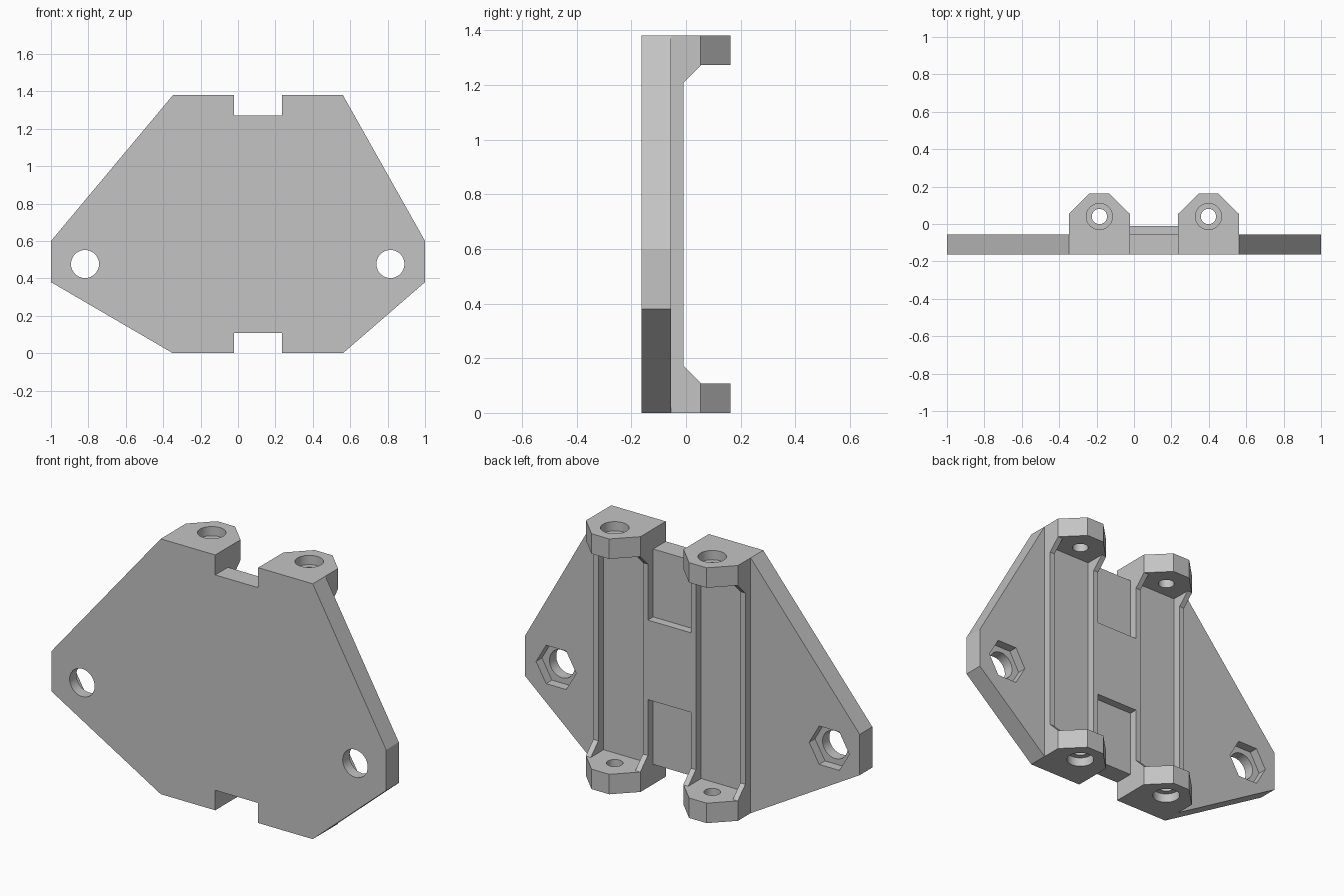
import bpy, bmesh, math

if "Cube" in bpy.data.objects:
    bpy.data.objects.remove(bpy.data.objects["Cube"], do_unlink=True)

# Single grey plastic
GREY = (0.55, 0.55, 0.55, 1)
mat = bpy.data.materials.new("grey plastic")
mat.use_nodes = True
mat.diffuse_color = GREY
bsdf = next(n for n in mat.node_tree.nodes if n.type == 'BSDF_PRINCIPLED')
bsdf.inputs["Base Color"].default_value = GREY

H = 1.38                                   # overall height
FRONT, FLOOR, RAIL, BACK = -0.163, -0.055, -0.01, 0.163
HALF = 0.163                               # half width of a column
LUG = 0.108                                # lug thickness
RIM = 0.03                                 # rail wall thickness
COLUMNS = {"right": -0.185, "left": 0.398}
PLACE = {'X': lambda u, v, t: (t, u, v),
         'Y': lambda u, v, t: (u, t, v),
         'Z': lambda u, v, t: (u, v, t)}


def prism(name, points, axis, start, end):
    """Extrude a 2D profile along an axis."""
    bm = bmesh.new()
    lo, hi = ([bm.verts.new(PLACE[axis](u, v, t)) for u, v in points]
              for t in (start, end))
    bm.faces.new(lo)
    bm.faces.new(hi)
    n = len(points)
    for i in range(n):
        j = (i + 1) % n
        bm.faces.new((lo[i], lo[j], hi[j], hi[i]))
    bmesh.ops.recalc_face_normals(bm, faces=bm.faces)
    mesh = bpy.data.meshes.new(name)
    bm.to_mesh(mesh)
    bm.free()
    mesh.materials.append(mat)
    obj = bpy.data.objects.new(name, mesh)
    bpy.context.collection.objects.link(obj)
    return obj


def ring(u, v, radius, sides):
    return [(u + radius * math.cos(2 * math.pi * i / sides),
             v + radius * math.sin(2 * math.pi * i / sides)) for i in range(sides)]


def cut(obj, cutter):
    """Subtract a cutter, then discard it."""
    cutter.hide_render = True
    mod = obj.modifiers.new("cut", 'BOOLEAN')
    mod.operation = 'DIFFERENCE'
    mod.solver = 'EXACT'
    mod.object = cutter
    bpy.context.view_layer.update()
    with bpy.context.temp_override(object=obj, active_object=obj):
        bpy.ops.object.modifier_apply(modifier=mod.name)
    bpy.data.objects.remove(cutter, do_unlink=True)


parts = []

# Backing plate with a notch top and bottom
x0, x1 = COLUMNS["right"] - HALF, COLUMNS["left"] + HALF
n0, n1 = COLUMNS["right"] + HALF, COLUMNS["left"] - HALF
plate = prism("backing_plate", [
    (-1, 0.38), (x0, 0), (n0, 0), (n0, LUG), (n1, LUG), (n1, 0), (x1, 0),
    (1, 0.38), (1, 0.6), (x1, H), (n1, H), (n1, H - LUG), (n0, H - LUG),
    (n0, H), (x0, H), (-1, 0.6)], 'Y', FRONT, FLOOR)
parts.append(plate)

# Mounting holes with hexagonal nut pockets at the back
for x in (-0.818, 0.815):
    cut(plate, prism("hole_cutter", ring(x, 0.477, 0.075, 32), 'Y', -0.3, 0.1))
    cut(plate, prism("nut_cutter", ring(x, 0.477, 0.12, 6), 'Y', FLOOR - 0.05, 0.1))

# Raised bridge between the columns
parts.append(prism("centre_bridge", [(n0, 0.475), (n1, 0.475), (n1, H - 0.475),
                                     (n0, H - 0.475)], 'Y', FLOOR, RAIL))

# Columns: two thin rails with gussets, and a bored lug at each end
CH = 0.11                                  # lug corner chamfer
rail_profile = [(FLOOR, LUG), (0.055, LUG), (RAIL, 0.173), (RAIL, H - 0.173),
                (0.055, H - LUG), (FLOOR, H - LUG)]
for side, cx in COLUMNS.items():
    for edge, a in (("outer", cx - HALF), ("inner", cx + HALF - RIM)):
        parts.append(prism(f"{side}_column_{edge}_rail", rail_profile, 'X', a, a + RIM))
    lug_profile = [(cx - HALF, FLOOR), (cx + HALF, FLOOR), (cx + HALF, BACK - CH),
                   (cx + HALF - CH, BACK), (cx - HALF + CH, BACK), (cx - HALF, BACK - CH)]
    for end, z, bore in (("lower", 0, (-0.1, 0.05)), ("upper", H - LUG, (H - 0.05, H + 0.1))):
        lug = prism(f"{side}_{end}_lug", lug_profile, 'Z', z, z + LUG)
        cut(lug, prism("pin_cutter", ring(cx, 0.04, 0.041, 32), 'Z', z - 0.2, z + 0.3))
        cut(lug, prism("bore_cutter", ring(cx, 0.04, 0.07, 32), 'Z', *bore))
        parts.append(lug)

# Smooth the round holes, keep every other edge crisp
bpy.ops.object.select_all(action='DESELECT')
for obj in parts:
    obj.select_set(True)
bpy.context.view_layer.objects.active = plate
bpy.ops.object.shade_smooth_by_angle(angle=math.radians(25))
